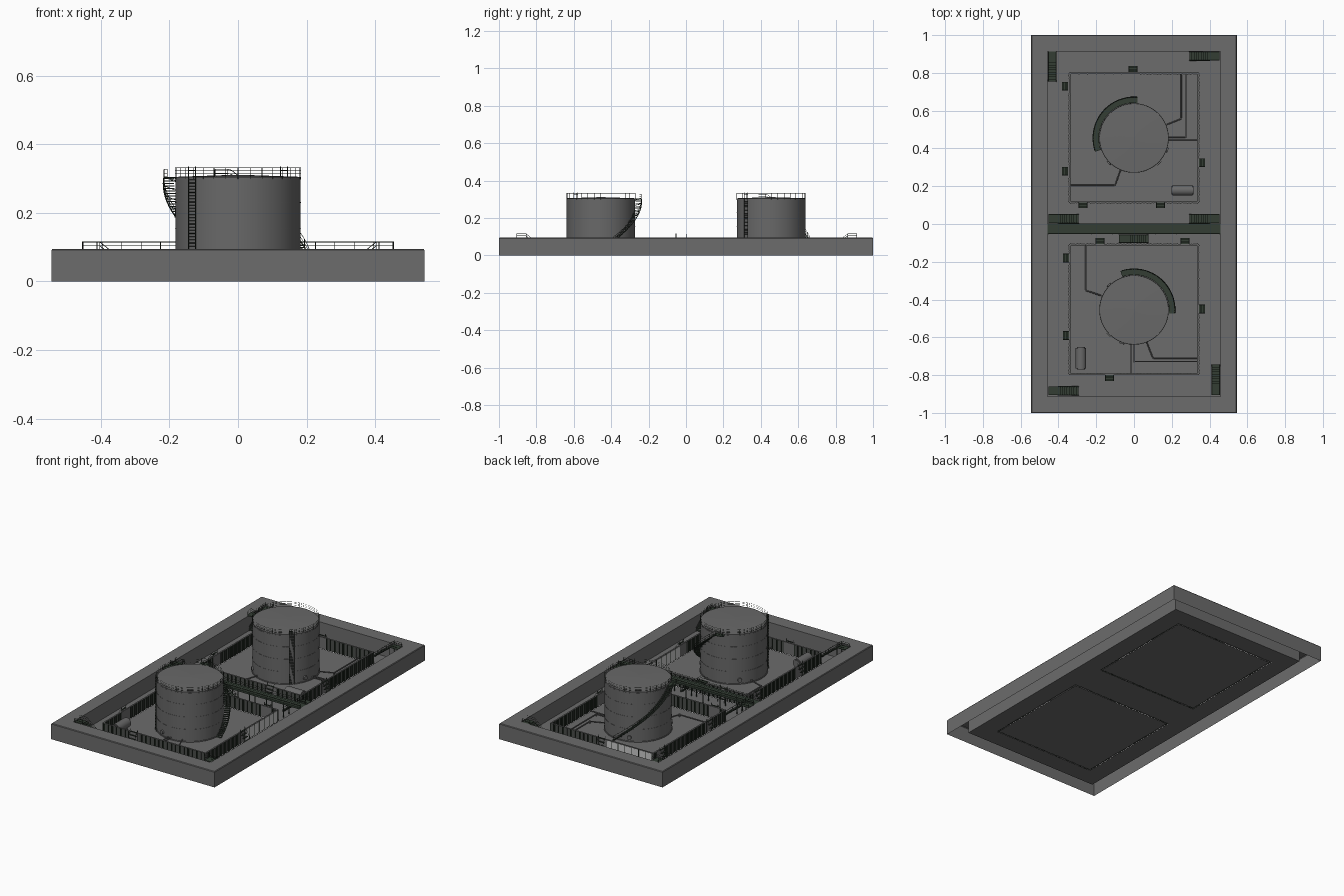
import bpy, bmesh, math
from mathutils import Vector, Matrix

if "Cube" in bpy.data.objects:
    bpy.data.objects.remove(bpy.data.objects["Cube"])

def material(name, r, g, b):
    m = bpy.data.materials.new(name)
    m.diffuse_color = (r, g, b, 1)
    m.use_nodes = True
    m.node_tree.nodes["Principled BSDF"].inputs["Base Color"].default_value = m.diffuse_color
    return m

CONCRETE = material("grey concrete", .15, .15, .15)
STEEL = material("grey steel", .14, .14, .14)
GRATE = material("dark green grating", .033, .048, .034)
RAIL = material("dark rail", .02, .028, .02)
PANEL = material("light wall panel", .6, .6, .6)
FLOOR, RIM, R, ROOF = .005, .095, .183, .305
WALL_H = .07

def finish(name, bm, mat, smooth=False):
    me = bpy.data.meshes.new(name)
    bm.to_mesh(me)
    bm.free()
    me.materials.append(mat)
    if smooth:
        me.shade_smooth()
        me.set_sharp_from_angle(angle=math.radians(30))
    ob = bpy.data.objects.new(name, me)
    bpy.context.collection.objects.link(ob)
    return ob

def box(bm, c, size, rot=0):
    M = Matrix.Translation(c) @ Matrix.Rotation(rot, 4, 'Z') @ Matrix.Diagonal((*size, 1))
    bmesh.ops.create_cube(bm, size=1, matrix=M)

def rod(bm, p, q, r=.001, n=4):
    p, q = Vector(p), Vector(q)
    d = q - p
    M = Matrix.Translation((p + q) / 2) @ d.to_track_quat('Z', 'Y').to_matrix().to_4x4()
    bmesh.ops.create_cone(bm, cap_ends=True, segments=n, radius1=r, radius2=r, depth=d.length, matrix=M)

def path(bm, pts, r=.001, n=4):
    for p, q in zip(pts, pts[1:]):
        rod(bm, p, q, r, n)

def polar(cx, cy, r, a, z):
    return Vector((cx + r * math.cos(a), cy + r * math.sin(a), z))

# Outer dike: open-bottomed shell
bm = bmesh.new()
rings = []
for x, y, z in ((.544, 1, 0), (.544, 1, .091), (.541, .997, RIM), (.458, .914, RIM), (.458, .914, FLOOR - .001)):
    rings.append([bm.verts.new((x * i, y * j, z)) for i, j in ((-1, -1), (1, -1), (1, 1), (-1, 1))])
for a, b in zip(rings, rings[1:]):
    for i in range(4):
        k = (i + 1) % 4
        bm.faces.new((a[i], a[k], b[k], b[i]))
finish("dike_shell", bm, CONCRETE)

# Sunken floor, left open under the hollow inner walls
bm = bmesh.new()
T = .004
xs = (-.458, -.34 - T, -.34 + T, .34 - T, .34 + T, .458)
ys = (-.914, -.795 - T, -.795 + T, -.11 - T, -.11 + T, .115 - T, .115 + T, .798 - T, .798 + T, .914)
for i in range(5):
    for j in range(9):
        in_rect = 1 <= i <= 3 and (1 <= j <= 3 or 5 <= j <= 7)
        if in_rect and not (i == 2 and j in (2, 6)):
            continue
        bm.faces.new([bm.verts.new((x, y, FLOOR - .001)) for x, y in
                      ((xs[i], ys[j]), (xs[i + 1], ys[j]), (xs[i + 1], ys[j + 1]), (xs[i], ys[j + 1]))])
bmesh.ops.remove_doubles(bm, verts=bm.verts, dist=1e-5)
bmesh.ops.dissolve_limit(bm, angle_limit=.01, verts=bm.verts, edges=bm.edges)
finish("dike_floor", bm, CONCRETE)

# Inner containment walls: hollow, closely ribbed, one half-length light panel
def containment(tag, y0, y1, gaps, light):
    wall, ribs, plate = bmesh.new(), bmesh.new(), bmesh.new()
    cy, zc = (y0 + y1) / 2, FLOOR + WALL_H / 2
    rects = []
    for s, z in ((T, FLOOR), (T, FLOOR + WALL_H), (-T, FLOOR + WALL_H), (-T, FLOOR)):
        rects.append([wall.verts.new((x, y, z)) for x, y in
                      ((-.34 - s, y0 - s), (.34 + s, y0 - s), (.34 + s, y1 + s), (-.34 - s, y1 + s))])
    for a, b in zip(rects, rects[1:]):
        for i in range(4):
            k = (i + 1) % 4
            wall.faces.new((a[i], a[k], b[k], b[i]))
    c, size = light
    box(plate, (*c, zc), (*size, WALL_H - .008))
    spots = [(x, y0 + (y1 - y0) * (i + .5) / 90, .011, .004) for x in (-.34, .34) for i in range(90)]
    spots += [(-.34 + .68 * (i + .5) / 90, y, .004, .011) for y in (y0, y1) for i in range(90)]
    for n, (x, y, sx, sy) in enumerate(spots):
        lit = abs(x - c[0]) < size[0] / 2 + .004 and abs(y - c[1]) < size[1] / 2 + .004
        near = any(abs(x - gx) < .035 and abs(y - gy) < .035 for gx, gy in gaps)
        if not near and (not lit or n % 6 == 0):
            box(ribs, (x, y, zc), (sx, sy, WALL_H - .002))
    finish("containment_wall_" + tag, wall, CONCRETE)
    finish("wall_ribs_" + tag, ribs, RAIL)
    finish("light_panel_" + tag, plate, PANEL)

# Crossover steps standing against the outside of the walls
def crossovers(tag, spots):
    st, ra = bmesh.new(), bmesh.new()
    for x, y in spots:
        side = abs(x) > .345
        out = 1 if y > .5 or -.5 < y < 0 else -1
        o = Vector((math.copysign(1, x), 0, 0)) if side else Vector((0, out, 0))
        t = Vector((-o.y, o.x, 0))
        c = Vector((x, y, 0))
        for i in range(4):
            p = c + o * (-.011 + i * .0075)
            size = (.008, .042, .003) if side else (.042, .008, .003)
            box(st, p + Vector((0, 0, .078 - i * .018)), size)
        for s in (-.022, .022):
            a, b = c + t * s - o * .015, c + t * s + o * .015
            path(ra, [a + Vector((0, 0, FLOOR)), a + Vector((0, 0, .094)), b + Vector((0, 0, .045)),
                      b + Vector((0, 0, FLOOR))])
    finish("crossover_steps_" + tag, st, GRATE)
    finish("crossover_rails_" + tag, ra, RAIL)

UP = [(-.365, .73), (-.365, .28), (-.005, .82), (.36, .325), (-.27, .1), (.14, .1)]
LOW = [(-.18, -.09), (.27, -.09), (-.36, -.18), (-.36, -.59), (.36, -.45), (-.13, -.815)]
containment("back", .115, .798, UP, ((-.185, .798), (.3, .0095)))
containment("front", -.795, -.11, LOW, ((.34, -.27), (.0095, .3)))
crossovers("back", UP)
crossovers("front", LOW)

# Straight stairs: landing at rim height, then a flight to the floor
def stairs(name, start, d, width, length=.16, land=.05):
    st, ra = bmesh.new(), bmesh.new()
    s, d = Vector((*start, 0)), Vector((*d, 0))
    t, rot = Vector((-d.y, d.x, 0)), math.atan2(d.y, d.x)
    up = Vector((0, 0, 1))
    box(st, s + d * land / 2 + up * .092, (land, width, .003), rot)
    n = 9
    for i in range(n):
        f = (i + .5) / n
        box(st, s + d * (land + (length - land) * f) + up * (.092 - (.09 - FLOOR) * f), (.013, width, .003), rot)
    for k in (-1, 1):
        e = s + t * k * width / 2
        a, b, c = e, e + d * land, e + d * length
        rod(st, b + up * .09, c + up * (FLOOR + .002), .002)
        for h in (.011, .022):
            path(ra, [a + up * (.093 + h), b + up * (.093 + h), c + up * (FLOOR + h)])
        for p, z in ((a, .093), (b, .093), ((b + c) / 2, .05), (c, FLOOR)):
            rod(ra, p + up * z, p + up * (z + .022))
        rod(ra, b + up * FLOOR, b + up * .092, .002)
    finish(name + "_treads", st, GRATE)
    finish(name + "_rails", ra, RAIL)

stairs("back_left_stairs", (-.433, .914), (0, -1), .043)
stairs("back_right_stairs", (.453, .889), (-1, 0), .046)
stairs("front_left_stairs", (-.453, -.883), (1, 0), .045)
stairs("front_right_stairs", (.433, -.905), (0, 1), .043)
stairs("bridge_left_stairs", (-.453, .028), (1, 0), .046)
stairs("bridge_right_stairs", (.453, .028), (-1, 0), .046)
stairs("bridge_front_stairs", (-.08, -.078), (1, 0), .042, .155)

# Middle bridge walkway
deck, ra = bmesh.new(), bmesh.new()
box(deck, (0, -.026, .092), (.916, .053, .004))
for y in (-.052, 0):
    box(deck, (0, y, .087), (.916, .003, .010))
    for h in (.104, .115):
        rod(ra, (-.453, y, h), (.453, y, h))
    for i in range(17):
        x = -.452 + .904 * i / 16
        rod(ra, (x, y, .09), (x, y, .115))
        if i % 2 == 0:
            rod(deck, (x, y, FLOOR), (x, y, .09), .003)
finish("bridge_deck", deck, GRATE)
finish("bridge_rails", ra, RAIL)

# Storage tanks: the second is the first turned a quarter
def tank(tag, cy, turn):
    bm = bmesh.new()
    for r1, r2, z0, z1 in ((R, R, FLOOR, ROOF), (R, .01, ROOF, ROOF + .006), (R + .004, R + .004, FLOOR, FLOOR + .004)):
        bmesh.ops.create_cone(bm, cap_ends=True, segments=64, radius1=r1, radius2=r2, depth=z1 - z0,
                              matrix=Matrix.Translation((0, cy, (z0 + z1) / 2)))
    for z in (.08, .155, .23, .298):  # plate seams
        bmesh.ops.create_cone(bm, cap_ends=True, segments=64, radius1=R + .001, radius2=R + .001, depth=.002,
                              matrix=Matrix.Translation((0, cy, z)))
    for a in (20, 135, 250):  # side manholes
        a = math.radians(a) + turn
        rod(bm, polar(0, cy, R - .01, a, FLOOR + .025), polar(0, cy, R + .008, a, FLOOR + .025), .012, 16)
    finish("tank_" + tag, bm, STEEL, True)

    ra, st = bmesh.new(), bmesh.new()
    for h in (.314, .323, .332):
        path(ra, [polar(0, cy, R, math.tau * i / 64, h) for i in range(65)], .0007)
    for i in range(32):
        a = math.tau * i / 32
        rod(ra, polar(0, cy, R, a, ROOF - .008), polar(0, cy, R, a, .332), .0008)
    n = 44  # spiral stairs
    a0, a1 = math.radians(-4) + turn, math.radians(108) + turn
    pts = []
    for i in range(n + 1):
        f = i / n
        z, a = FLOOR + .004 + (ROOF - FLOOR - .006) * min(1, f * 1.12), a0 + (a1 - a0) * f
        box(st, polar(0, cy, .2015, a, z), (.031, .0095, .003), a)
        pts.append((a, z))
        if i % 4 == 0:
            rod(ra, polar(0, cy, .217, a, z), polar(0, cy, .217, a, z + .024))
            rod(st, polar(0, cy, R, a, max(FLOOR, z - .012)), polar(0, cy, .215, a, z), .001)
    for h, w in ((0, .0025), (.012, .0009), (.024, .001)):
        path(ra if h else st, [polar(0, cy, .217, a, z + h) for a, z in pts], w)
    # wall ladder
    la = math.radians(225) + turn
    t = Vector((-math.sin(la), math.cos(la), 0)) * .014
    for s in (-1, 1):
        rod(ra, polar(0, cy, .19, la, FLOOR) + t * s, polar(0, cy, .19, la, .335) + t * s, .0014)
    for i in range(35):
        p = polar(0, cy, .19, la, FLOOR + .006 + i * .0092)
        rod(ra, p - t, p + t, .0009)
    finish("tank_rails_" + tag, ra, RAIL)
    finish("spiral_stairs_" + tag, st, GRATE)

tank("front", -.455, 0)
tank("back", .455, math.pi / 2)

# Pipework on the floors
bm = bmesh.new()
Z = FLOOR + .012
for run in (((.17, .525), (.25, .557), (.25, .798)), ((.18, .46), (.275, .46), (.275, .798)),
            ((.18, .443), (.34, .443)), ((-.07, .29), (-.1, .205), (-.34, .205)),
            ((-.17, -.38), (-.255, -.352), (-.255, -.11)), ((.065, -.62), (.1, -.71), (.34, -.71)),
            ((0, -.635), (0, -.728), (.34, -.728)), ((-.016, -.635), (-.016, -.795))):
    path(bm, [(x, y, Z) for x, y in run], .0035, 8)
    for x, y in run:
        rod(bm, (x, y, FLOOR), (x, y, Z + .004), .0045, 8)
finish("pipes", bm, STEEL, True)

# Small horizontal vessels on saddles
for tag, c, d in (("back", (.257, .178), (1, 0)), ("front", (-.281, -.71), (0, 1))):
    bm = bmesh.new()
    c, d = Vector((*c, FLOOR + .036)), Vector((*d, 0))
    for r, l in ((.028, .054), (.022, .059)):
        rod(bm, c - d * l, c + d * l, r, 24)
    for s in (-.03, .03):
        box(bm, c + d * s - Vector((0, 0, .022)), (.008 + .03 * d.y, .008 + .03 * d.x, .024))
    finish("vessel_" + tag, bm, STEEL, True)
